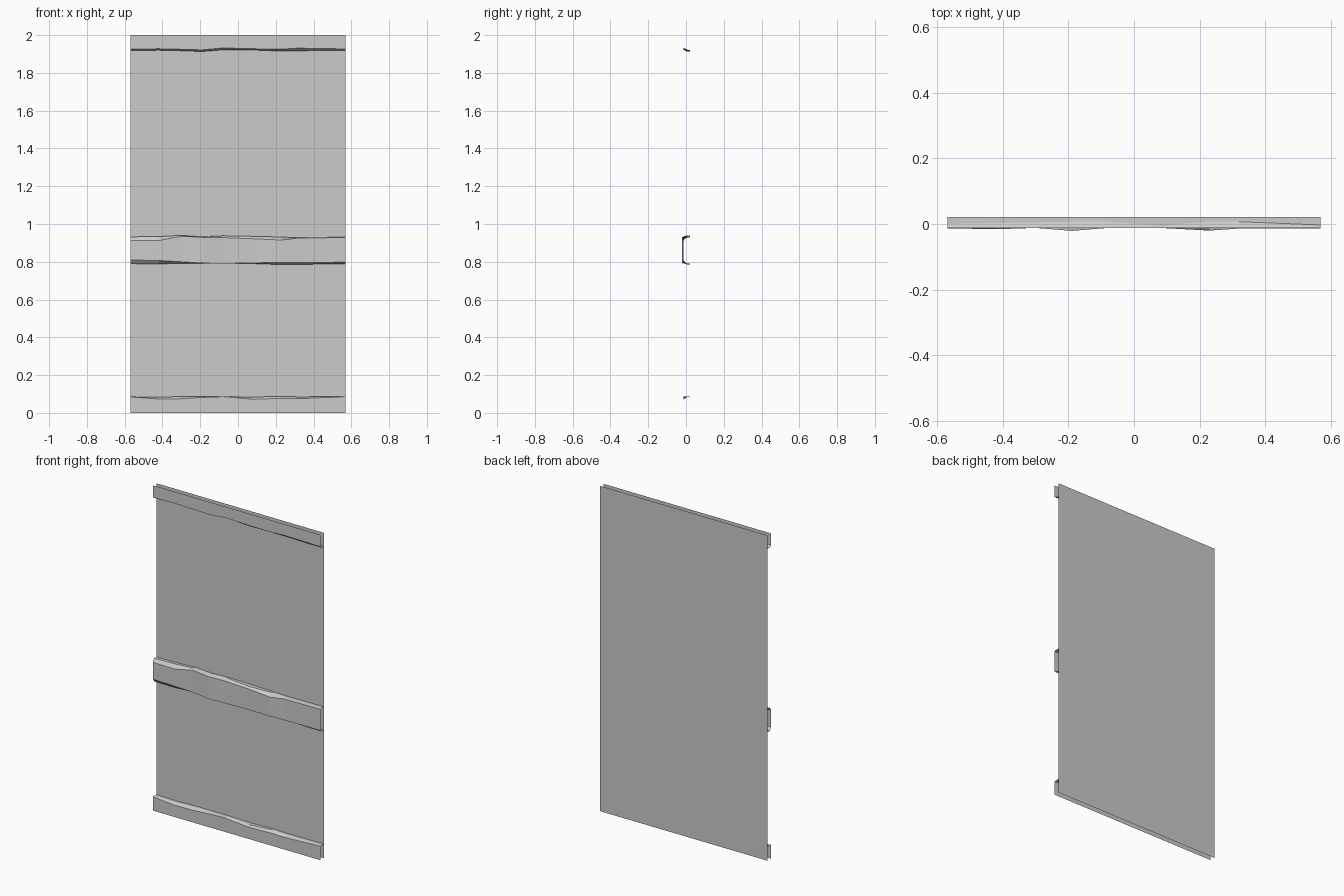
import bpy

W = 0.57      # half width
BACK = 0.021  # depth of the back sheet


def loft(name, rows):
    """Skin rows of points, each row running along x."""
    n = len(rows[0])
    verts = [p for r in rows for p in r]
    faces = [(a * n + i, a * n + i + 1, (a + 1) * n + i + 1, (a + 1) * n + i)
             for a in range(len(rows) - 1) for i in range(n - 1)]
    me = bpy.data.meshes.new(name)
    me.from_pydata(verts, [], faces)
    ob = bpy.data.objects.new(name, me)
    bpy.context.collection.objects.link(ob)
    return ob


def row(xs, ys, zs):
    """Row of points; a single number is held constant along x."""
    fill = lambda v: v if isinstance(v, list) else [v] * len(xs)
    return list(zip(xs, fill(ys), fill(zs)))


# Flat back sheet
loft("back_panel", [row([-W, W], BACK, 0), row([-W, W], BACK, 2)])

# Shared stations and the wavy crease of each chamfer
X = [-W, -0.42, -0.30, -0.19, -0.08, 0.08, 0.23, 0.32, W]
crease = [0.0, 0.003, 0.005, 0.007, 0.008, -0.006, 0.008, 0.007, -0.003]

# Bottom rail: face, worn edge, ledge back to the sheet
b_edge = [0.085, 0.073, 0.075, 0.082, 0.086, 0.072, 0.077, 0.075, 0.086]
b_top = [0.086, 0.083, 0.087, 0.087, 0.087, 0.084, 0.088, 0.085, 0.087]
loft("bottom_rail", [row(X, -0.012, 0), row(X, -0.012, b_edge),
                     row(X, crease, b_top), row(X, BACK, b_top)])

# Top rail
t_edge = [1.926, 1.928, 1.925, 1.922, 1.932, 1.928, 1.926, 1.931, 1.927]
t_low = [1.918, 1.920, 1.917, 1.913, 1.922, 1.921, 1.915, 1.917, 1.918]
loft("top_rail", [row(X, BACK, t_low), row(X, crease, t_low),
                  row(X, -0.012, t_edge), row(X, -0.012, 2)])

# Middle rail, chamfered above and below, face bowing in and out
m_face = [-0.013, -0.016, -0.012, -0.021, -0.012, -0.012, -0.020, -0.014, -0.013]
m_low = [0.790, 0.788, 0.792, 0.791, 0.790, 0.790, 0.785, 0.786, 0.789]
m_edge_low = [0.809, 0.807, 0.800, 0.793, 0.791, 0.794, 0.797, 0.796, 0.798]
m_edge_top = [0.912, 0.912, 0.935, 0.930, 0.928, 0.922, 0.915, 0.926, 0.928]
m_top = [0.932, 0.934, 0.940, 0.933, 0.938, 0.935, 0.931, 0.928, 0.931]
loft("middle_rail", [row(X, BACK, m_low), row(X, crease, m_low),
                     row(X, m_face, m_edge_low), row(X, m_face, m_edge_top),
                     row(X, crease, m_top), row(X, BACK, m_top)])
